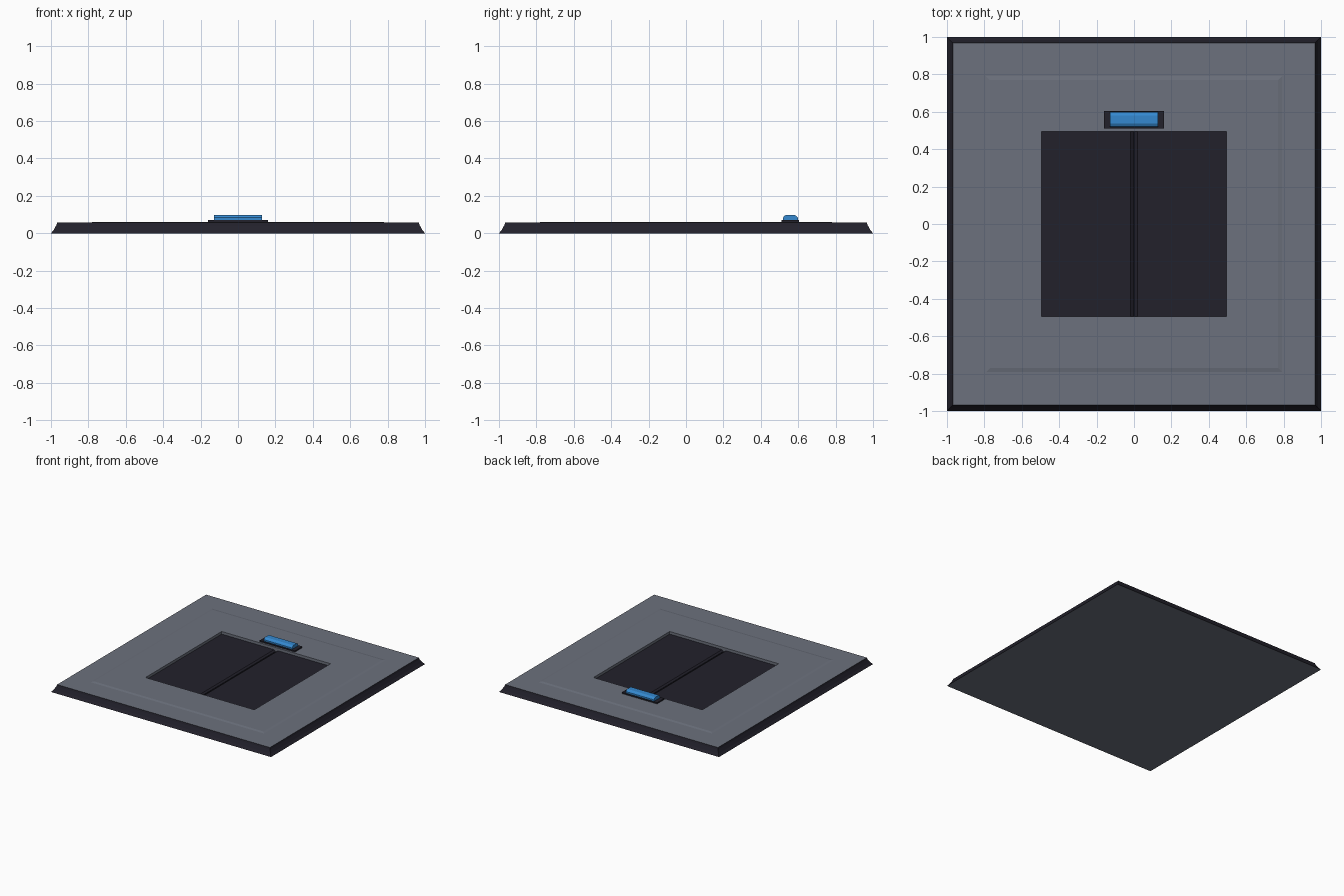
import bpy, bmesh
from mathutils import Vector

if "Cube" in bpy.data.objects:
    bpy.data.objects.remove(bpy.data.objects["Cube"])


def material(name, rgb):
    m = bpy.data.materials.new(name)
    m.diffuse_color = (*rgb, 1)
    m.use_nodes = True
    m.node_tree.nodes["Principled BSDF"].inputs["Base Color"].default_value = m.diffuse_color
    return m


GREY = material("steel grey", (0.15, 0.165, 0.205))
DARK = material("dark metal", (0.016, 0.015, 0.024))
BLUE = material("signal blue", (0.035, 0.25, 0.63))


def finish(name, bm, mats):
    bmesh.ops.recalc_face_normals(bm, faces=bm.faces)
    me = bpy.data.meshes.new(name)
    bm.to_mesh(me)
    bm.free()
    for m in mats:
        me.materials.append(m)
    ob = bpy.data.objects.new(name, me)
    bpy.context.collection.objects.link(ob)
    return ob


def square_loft(name, rings, mats):
    """Stack square rings (half width, z, material of the band that follows); cap both ends."""
    bm = bmesh.new()
    loops = [[bm.verts.new((sx * h, sy * h, z)) for sx, sy in ((-1, -1), (1, -1), (1, 1), (-1, 1))]
             for h, z, _ in rings]
    bm.faces.new(loops[0][::-1])
    for a, b, ring in zip(loops, loops[1:], rings):
        for i in range(4):
            j = (i + 1) % 4
            bm.faces.new((a[i], a[j], b[j], b[i])).material_index = ring[2]
    bm.faces.new(loops[-1]).material_index = rings[-1][2]
    return finish(name, bm, mats)


def extrude(name, profile, start, step, mats):
    """Extrude a closed profile of 3D points along a vector."""
    bm = bmesh.new()
    face = bm.faces.new([bm.verts.new(Vector(p) + Vector(start)) for p in profile])
    out = bmesh.ops.extrude_face_region(bm, geom=[face])
    bmesh.ops.translate(bm, vec=step, verts=[v for v in out["geom"] if isinstance(v, bmesh.types.BMVert)])
    return finish(name, bm, mats)


# floor plate: sloped dark rim, grey top with a faint raised panel, recessed well
square_loft("floor_plate", [
    (1.0, 0.0, 1), (0.985, 0.018, 1), (0.972, 0.042, 1), (0.967, 0.057, 0),
    (0.79, 0.057, 0), (0.77, 0.061, 0), (0.495, 0.061, 0), (0.495, 0.024, 1),
], [GREY, DARK])

# two hatch doors with chamfered edges along the centre seam
for side, label in ((-1, "left"), (1, "right")):
    prof = [(0.494, 0.02), (0.494, 0.04), (0.018, 0.04), (0.004, 0.03), (0.004, 0.02)]
    extrude(label + "_hatch_door", [(side * x, 0, z) for x, z in prof],
            (0, -0.494, 0), (0, 0.988, 0), [DARK])

# signal lamp: dark base plate and blue faceted lens
extrude("lamp_base", [(-0.16, 0.51, 0), (0.16, 0.51, 0), (0.16, 0.605, 0), (-0.16, 0.605, 0)],
        (0, 0, 0.055), (0, 0, 0.016), [DARK])
half = [(0.04, 0.07), (0.04, 0.083), (0.033, 0.092), (0.022, 0.098)]
lens = half + [(-y, z) for y, z in reversed(half)]
extrude("lamp_lens", [(0, y + 0.558, z) for y, z in lens], (-0.128, 0, 0), (0.256, 0, 0), [BLUE])
